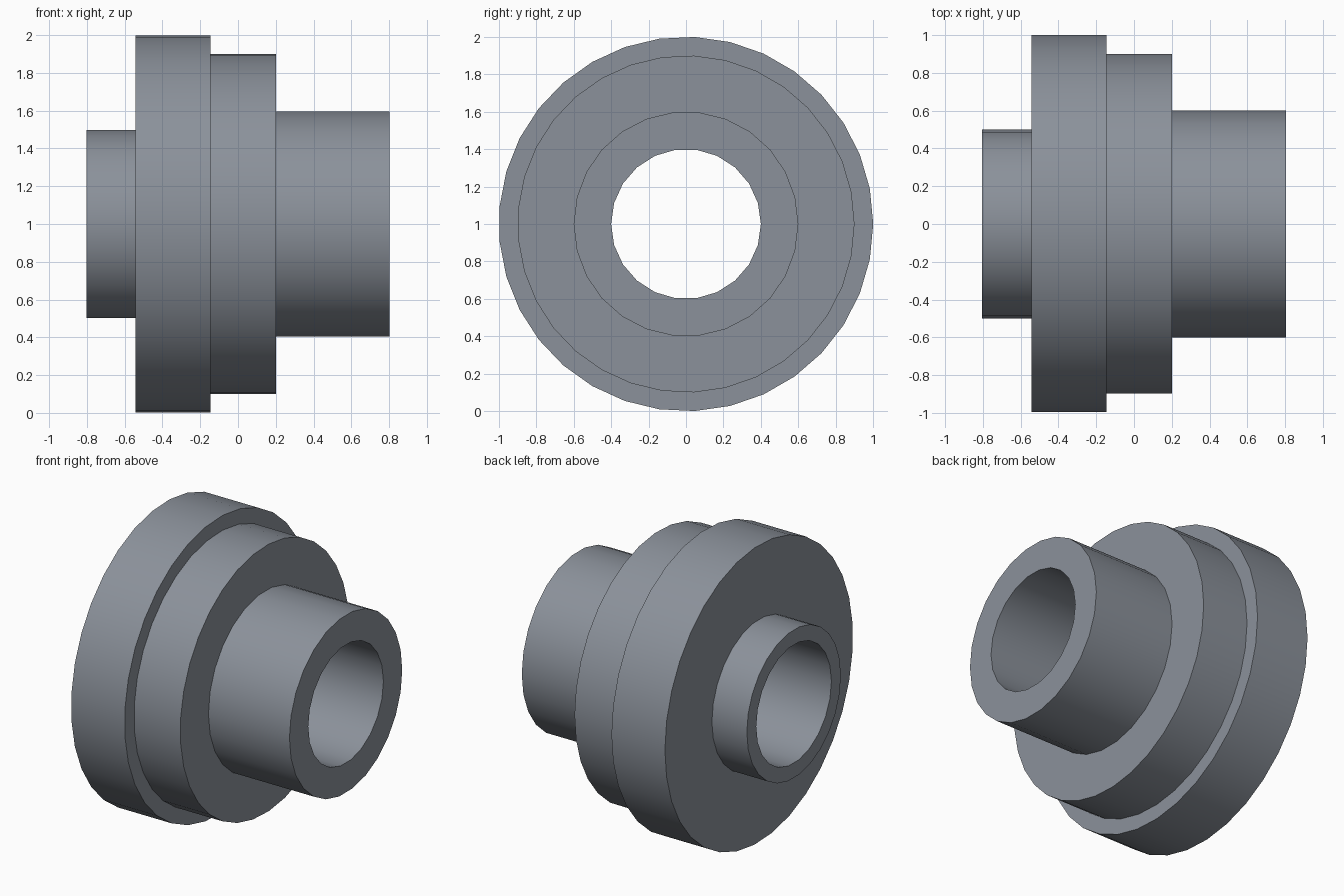
import bpy, bmesh
from math import cos, sin, tau, radians

if "Cube" in bpy.data.objects:
    bpy.data.objects.remove(bpy.data.objects["Cube"])

bm = bmesh.new()


def ring(x, radius, sides):
    """Closed loop of edges around the x axis at height 1."""
    vs = [bm.verts.new((x, radius * cos(tau * i / sides), 1 + radius * sin(tau * i / sides)))
          for i in range(sides)]
    es = [bm.edges.new((vs[i], vs[(i + 1) % sides])) for i in range(sides)]
    return vs, es


def wall(x0, x1, radius, sides):
    """Cylindrical wall; returns the edge loops at both ends."""
    (a, ea), (b, eb) = ring(x0, radius, sides), ring(x1, radius, sides)
    for i in range(sides):
        j = (i + 1) % sides
        bm.faces.new((a[i], a[j], b[j], b[i]))
    return ea, eb


# Stepped outside: x start, x end, radius, sides
steps = [(-0.803, -0.543, 0.5, 26),
         (-0.543, -0.145, 1.0, 33),
         (-0.145, 0.2, 0.9, 33),
         (0.2, 0.803, 0.6, 26)]
loops = [wall(*s) for s in steps]

# Through bore
bore = wall(-0.803, 0.803, 0.4, 22)

# Flat shoulders and end faces
pairs = [(bore[0], loops[0][0]), (bore[1], loops[-1][1])]
pairs += [(loops[i][1], loops[i + 1][0]) for i in range(len(loops) - 1)]
for e0, e1 in pairs:
    bmesh.ops.triangle_fill(bm, edges=e0 + e1, use_beauty=True, normal=(1, 0, 0))

bmesh.ops.recalc_face_normals(bm, faces=bm.faces[:])

mesh = bpy.data.meshes.new("stepped_bushing")
bm.to_mesh(mesh)
bm.free()

# Dark blue-grey steel
steel = bpy.data.materials.new("dark_steel")
steel.diffuse_color = (0.26, 0.286, 0.327, 1)
steel.use_nodes = True
steel.node_tree.nodes["Principled BSDF"].inputs["Base Color"].default_value = steel.diffuse_color
mesh.materials.append(steel)

obj = bpy.data.objects.new("stepped_bushing", mesh)
bpy.context.collection.objects.link(obj)
bpy.context.view_layer.objects.active = obj
obj.select_set(True)
bpy.ops.object.shade_smooth_by_angle(angle=radians(30))
